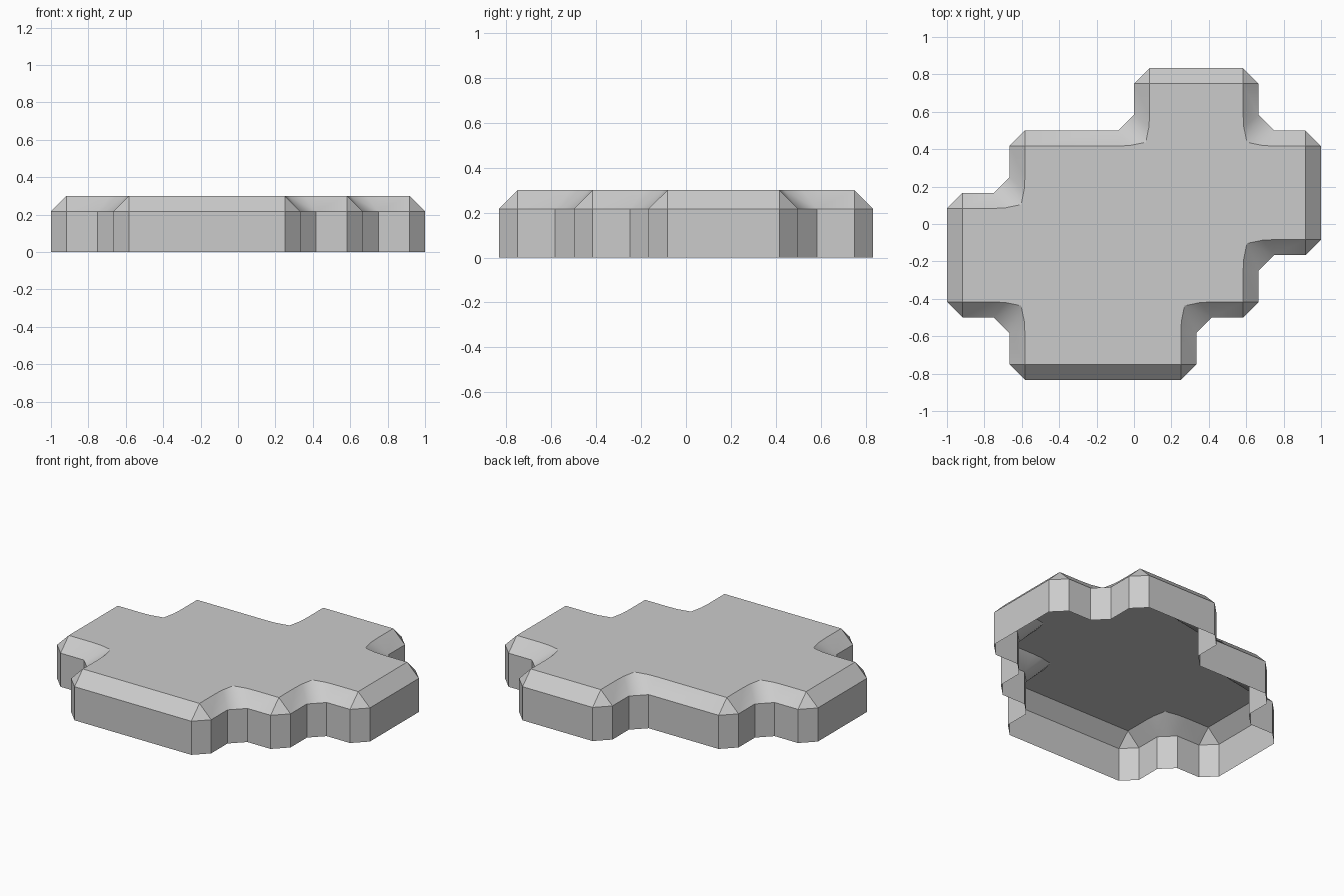
import bpy, bmesh, math
from mathutils import Vector

cube = bpy.data.objects.get("Cube")
if cube:
    bpy.data.objects.remove(cube, do_unlink=True)

CELL = 1 / 3      # grid cell
CUT = CELL / 4    # corner cut and top bevel width
WALL = 0.217      # height of the upright walls
TOP = 0.3         # height of the flat top

# Outline walked counter-clockwise: direction and number of cells
STEPS = "E3 N1 E1 N1 E1 N2 W1 N1 W2 S1 W2 S1 W1 S2 E1 S1".split()
DIRS = {"E": (1, 0), "N": (0, 1), "W": (-1, 0), "S": (0, -1)}

corner = Vector((-2 * CELL, -2.5 * CELL))
runs = []
for step in STEPS:
    direction = Vector(DIRS[step[0]])
    corner = corner + direction * CELL * int(step[1])
    runs.append((corner, direction))

bm = bmesh.new()


def vert(p, z):
    return bm.verts.new((p.x, p.y, z))


# Each corner gives two wall points and one or several points on the top rim
corners = []
for i, (c, d1) in enumerate(runs):
    d2 = runs[(i + 1) % len(runs)][1]
    n1, n2 = d1.orthogonal(), d2.orthogonal()
    a, b = c - d1 * CUT, c + d2 * CUT
    if d1.cross(d2) > 0:
        rim = [c + (n1 + n2) * CUT]
    else:
        rim = [a + n1 * CUT,
               c + n1 * 0.08 - d1 * 0.02,
               c + (n1 + n2) * 0.063,
               c + n2 * 0.08 + d2 * 0.02,
               b + n2 * CUT]
    corners.append(([vert(p, 0) for p in (a, b)],
                    [vert(p, WALL) for p in (a, b)],
                    [vert(p, TOP) for p in rim]))

# Walls and sloping bevels
for i, (low, high, rim) in enumerate(corners):
    low2, high2, rim2 = corners[(i + 1) % len(corners)]
    bm.faces.new((low[0], low[1], high[1], high[0]))
    bm.faces.new((low[1], low2[0], high2[0], high[1]))
    bm.faces.new((high[1], high2[0], rim2[0], rim[-1]))
    mid = len(rim) // 2
    bm.faces.new((high[0], high[1], rim[mid]))
    for k in range(len(rim) - 1):
        bm.faces.new((high[0 if k < mid else 1], rim[k + 1], rim[k]))

# Flat top; the underside stays open
bm.faces.new([v for _, _, rim in corners for v in rim])
bm.normal_update()

mesh = bpy.data.meshes.new("platform")
bm.to_mesh(mesh)
bm.free()
platform = bpy.data.objects.new("platform", mesh)
bpy.context.collection.objects.link(platform)

# Plain grey material
grey = bpy.data.materials.new("light grey")
grey.use_nodes = True
colour = (0.6, 0.6, 0.6, 1)
grey.diffuse_color = colour
grey.node_tree.nodes["Principled BSDF"].inputs["Base Color"].default_value = colour
mesh.materials.append(grey)

# Smooth the inner corner slopes, keep the other edges sharp
bpy.ops.object.select_all(action="DESELECT")
platform.select_set(True)
bpy.context.view_layer.objects.active = platform
bpy.ops.object.shade_smooth_by_angle(angle=math.radians(30))
